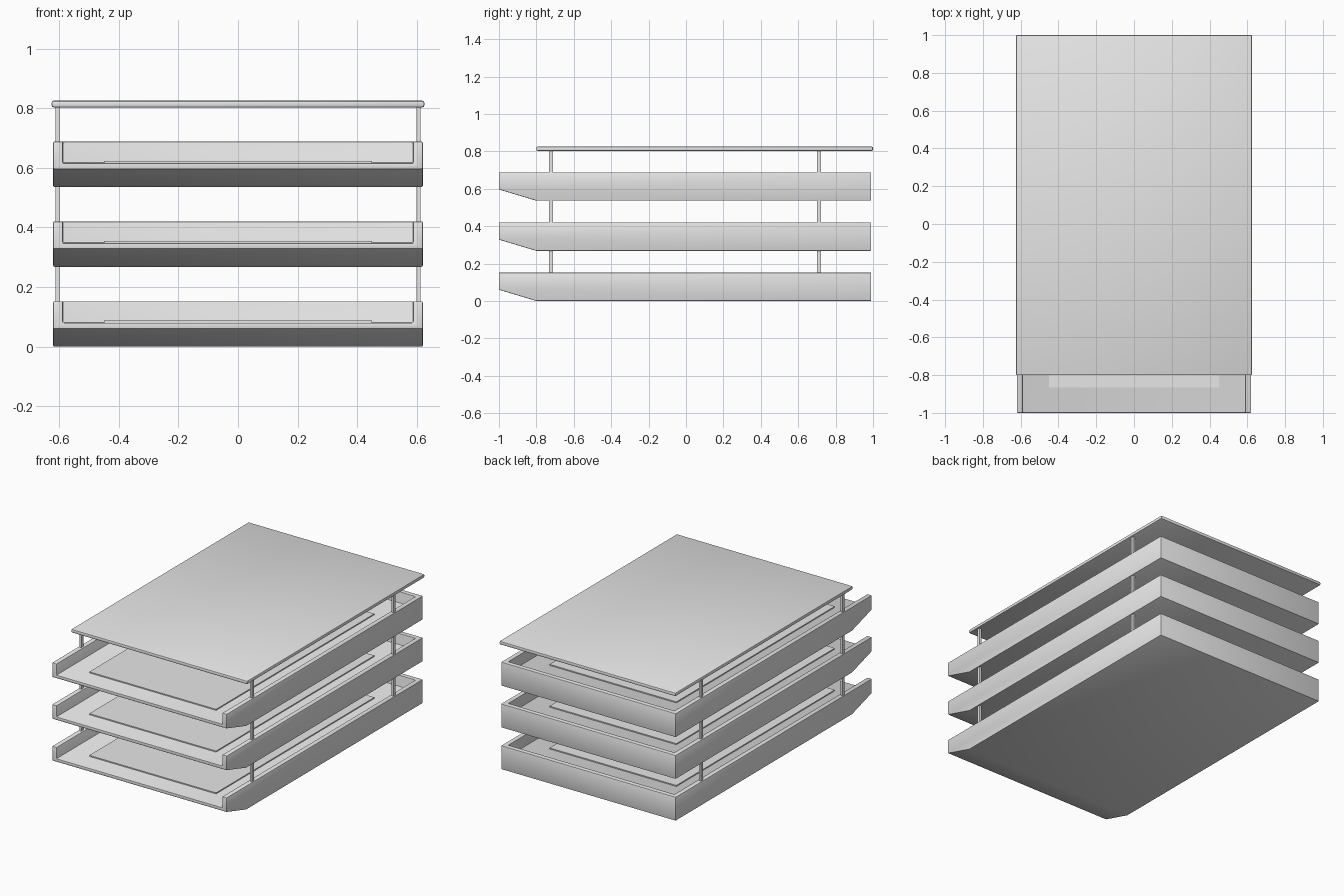
import bpy
import bmesh

if "Cube" in bpy.data.objects:
    bpy.data.objects.remove(bpy.data.objects["Cube"], do_unlink=True)

grey = bpy.data.materials.new("light_grey")
grey.use_nodes = True
colour = (0.8, 0.8, 0.8, 1)
grey.diffuse_color = colour
grey.node_tree.nodes["Principled BSDF"].inputs["Base Color"].default_value = colour


def finish(name, bm):
    bmesh.ops.recalc_face_normals(bm, faces=bm.faces)
    mesh = bpy.data.meshes.new(name)
    bm.to_mesh(mesh)
    bm.free()
    mesh.materials.append(grey)
    obj = bpy.data.objects.new(name, mesh)
    bpy.context.collection.objects.link(obj)
    return obj


def box(name, low, high):
    bm = bmesh.new()
    bmesh.ops.create_cube(bm, size=1)
    for v in bm.verts:
        v.co = [low[i] if v.co[i] < 0 else high[i] for i in range(3)]
    return finish(name, bm)


def apply_all(obj):
    bpy.ops.object.select_all(action='DESELECT')
    obj.select_set(True)
    bpy.context.view_layer.objects.active = obj
    for m in list(obj.modifiers):
        bpy.ops.object.modifier_apply(modifier=m.name)


def soften(obj, width):
    bevel = obj.modifiers.new("rounding", 'BEVEL')
    bevel.width = width
    bevel.segments = 2
    bevel.limit_method = 'ANGLE'
    apply_all(obj)
    bpy.ops.object.shade_smooth_by_angle()


# Tray: side profile with a rising front, extruded across, then hollowed
HALF, FRONT, BACK = 0.62, -1.0, 0.99
WALL, FLOOR, RIM = 0.032, 0.08, 0.152


def tray(name, z):
    profile = [(FRONT, 0.06), (-0.8, 0), (BACK, 0), (BACK, RIM), (FRONT, RIM)]
    bm = bmesh.new()
    face = bm.faces.new([bm.verts.new((-HALF, y, z + h)) for y, h in profile])
    side = bmesh.ops.extrude_face_region(bm, geom=[face])["geom"]
    moved = [g for g in side if isinstance(g, bmesh.types.BMVert)]
    bmesh.ops.translate(bm, verts=moved, vec=(2 * HALF, 0, 0))
    obj = finish(name, bm)
    cutter = box("hollow_cutter", (WALL - HALF, FRONT - 0.2, z + FLOOR),
                 (HALF - WALL, BACK - WALL, z + 0.4))
    cutter.hide_render = True
    cut = obj.modifiers.new("hollow", 'BOOLEAN')
    cut.operation = 'DIFFERENCE'
    cut.solver = 'EXACT'
    cut.object = cutter
    apply_all(obj)
    bpy.data.objects.remove(cutter, do_unlink=True)
    soften(obj, 0.004)


STEP = 0.268
LID_BOTTOM, LID_TOP = 0.803, 0.825
for level, label in enumerate(("lower", "middle", "upper")):
    z = level * STEP
    tray(label + "_tray", z)
    # Thin raised sheet on the tray floor
    box(label + "_sheet", (-0.45, -0.865, z + FLOOR - 0.002),
        (0.45, 0.74, z + FLOOR + 0.007))
    # Flat posts up to the next tray or the lid
    top = LID_BOTTOM + 0.004 if level == 2 else z + STEP + 0.01
    for side, x in (("right", -0.606), ("left", 0.606)):
        for end, y in (("front", -0.722), ("back", 0.712)):
            box(f"{label}_{end}_{side}_post", (x - 0.007, y - 0.011, z + RIM - 0.01),
                (x + 0.007, y + 0.011, top))

# Lid
lid = box("lid", (-0.625, -0.8, LID_BOTTOM), (0.625, 1.0, LID_TOP))
soften(lid, 0.006)
